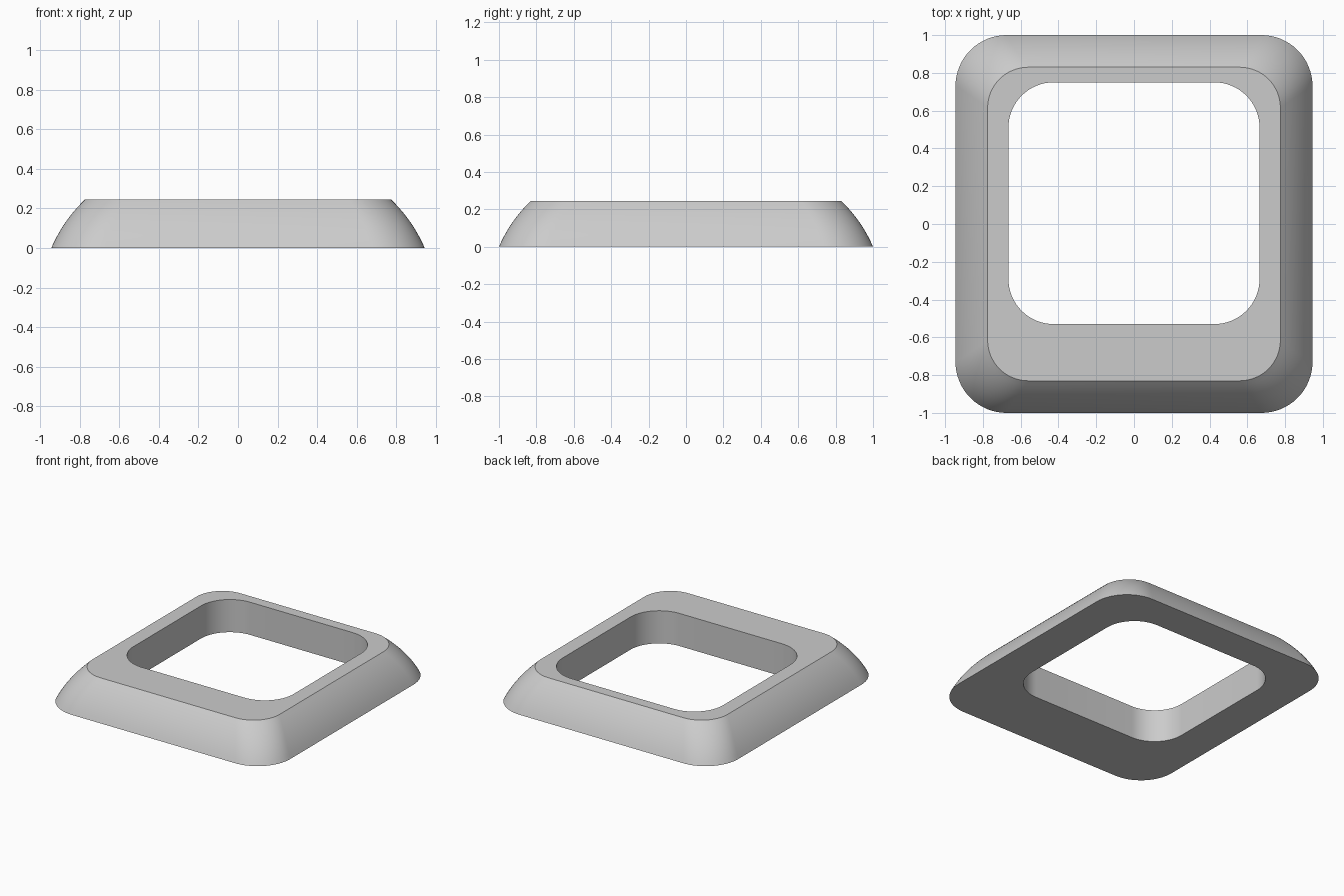
import bpy, bmesh
from math import sin, cos, pi

cube = bpy.data.objects.get("Cube")
if cube:
    bpy.data.objects.remove(cube, do_unlink=True)

CORNER_STEPS = 16
WALL_STEPS = 10
HEIGHT = 0.245


def rounded_loop(bm, half_x, half_y, radius, z, centre_y=0.0):
    """Counter-clockwise rounded rectangle of vertices."""
    verts = []
    for corner, (sx, sy) in enumerate([(1, 1), (-1, 1), (-1, -1), (1, -1)]):
        cx = sx * (half_x - radius)
        cy = centre_y + sy * (half_y - radius)
        for i in range(CORNER_STEPS + 1):
            a = (corner + i / CORNER_STEPS) * pi / 2
            verts.append(bm.verts.new((cx + radius * cos(a), cy + radius * sin(a), z)))
    return verts


def bridge(bm, lower, upper):
    n = len(lower)
    for i in range(n):
        j = (i + 1) % n
        bm.faces.new((lower[i], lower[j], upper[j], upper[i]))


bm = bmesh.new()

# Hole wall, offset towards the back
hole = dict(half_x=0.665, half_y=0.64, radius=0.24, centre_y=0.11)
loops = [rounded_loop(bm, z=0.0, **hole)]

# Bulged outer wall, leaning inwards
for i in range(WALL_STEPS + 1):
    t = i / WALL_STEPS
    bulge = 0.06 * t * (1 - t)
    inset = 0.17 * t - 0.82 * bulge
    z = HEIGHT * t + 0.57 * bulge
    loops.append(rounded_loop(bm, 0.945 - inset, 1.0 - inset, 0.27 - 0.055 * t, z))

loops.append(rounded_loop(bm, z=HEIGHT, **hole))
for k, loop in enumerate(loops):
    bridge(bm, loop, loops[(k + 1) % len(loops)])
bmesh.ops.recalc_face_normals(bm, faces=bm.faces)

mesh = bpy.data.meshes.new("bezel_frame")
bm.to_mesh(mesh)
bm.free()
frame = bpy.data.objects.new("bezel_frame", mesh)
bpy.context.collection.objects.link(frame)

# Plain grey finish
grey = bpy.data.materials.new("plain_grey")
grey.use_nodes = True
colour = (0.6, 0.6, 0.6, 1.0)
grey.diffuse_color = colour
grey.node_tree.nodes["Principled BSDF"].inputs["Base Color"].default_value = colour
mesh.materials.append(grey)

# Smooth walls with crisp rims
bpy.ops.object.select_all(action="DESELECT")
frame.select_set(True)
bpy.context.view_layer.objects.active = frame
bpy.ops.object.shade_smooth_by_angle(angle=pi / 6)
